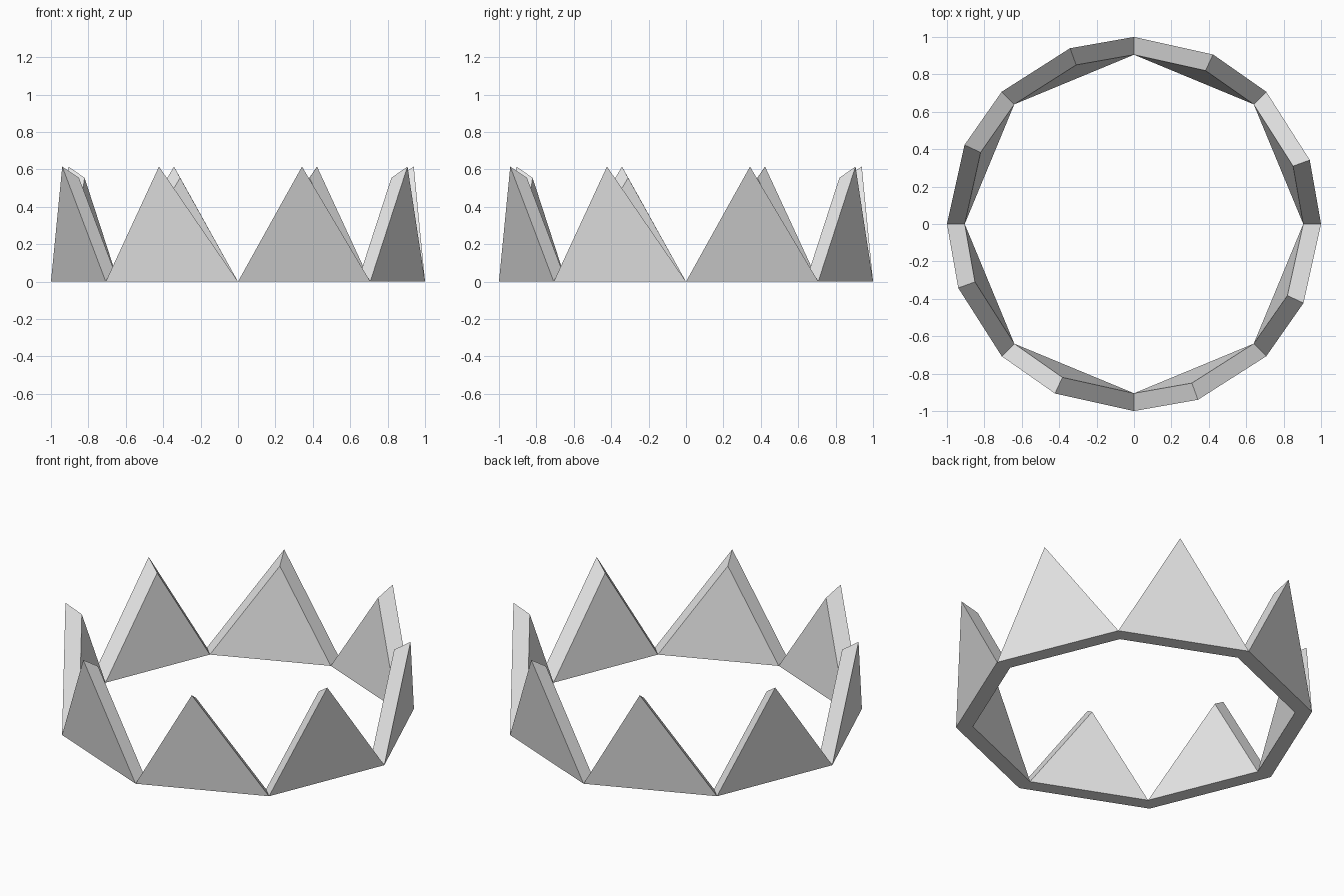
import bpy
import bmesh
from math import cos, sin, radians

cube = bpy.data.objects.get("Cube")
if cube:
    bpy.data.objects.remove(cube, do_unlink=True)

SPIKES = 8
STEP = 360 / SPIKES
TIP_OFFSET = 20            # tips lean slightly off the middle of each side
OUTER, INNER = 1.0, 0.905
OUTER_TIP, INNER_TIP = 0.615, 0.555

# Plain grey material
grey = bpy.data.materials.new("light_grey")
grey.use_nodes = True
colour = (0.8, 0.8, 0.8, 1)
grey.diffuse_color = colour
grey.node_tree.nodes["Principled BSDF"].inputs["Base Color"].default_value = colour

bm = bmesh.new()


def ring(radius, offset, height):
    """Points evenly spaced around the z axis."""
    angles = [radians(offset + STEP * i) for i in range(SPIKES)]
    return [bm.verts.new((radius * cos(a), radius * sin(a), height)) for a in angles]


outer_base = ring(OUTER, 0, 0)
inner_base = ring(INNER, 0, 0)
outer_tip = ring(OUTER, TIP_OFFSET, OUTER_TIP)
inner_tip = ring(INNER, TIP_OFFSET, INNER_TIP)

# Each spike is a thick triangle sharing its base corners with its neighbours
for i in range(SPIKES):
    j = (i + 1) % SPIKES
    a, b, tip = outer_base[i], outer_base[j], outer_tip[i]
    c, d, back = inner_base[i], inner_base[j], inner_tip[i]
    bm.faces.new((a, b, tip))           # outside
    bm.faces.new((d, c, back))          # inside
    bm.faces.new((a, tip, back, c))     # rising edge
    bm.faces.new((tip, b, d, back))     # falling edge
    bm.faces.new((b, a, c, d))          # underside

mesh = bpy.data.meshes.new("spiked_crown")
bm.to_mesh(mesh)
bm.free()
mesh.materials.append(grey)
crown = bpy.data.objects.new("spiked_crown", mesh)
bpy.context.collection.objects.link(crown)
